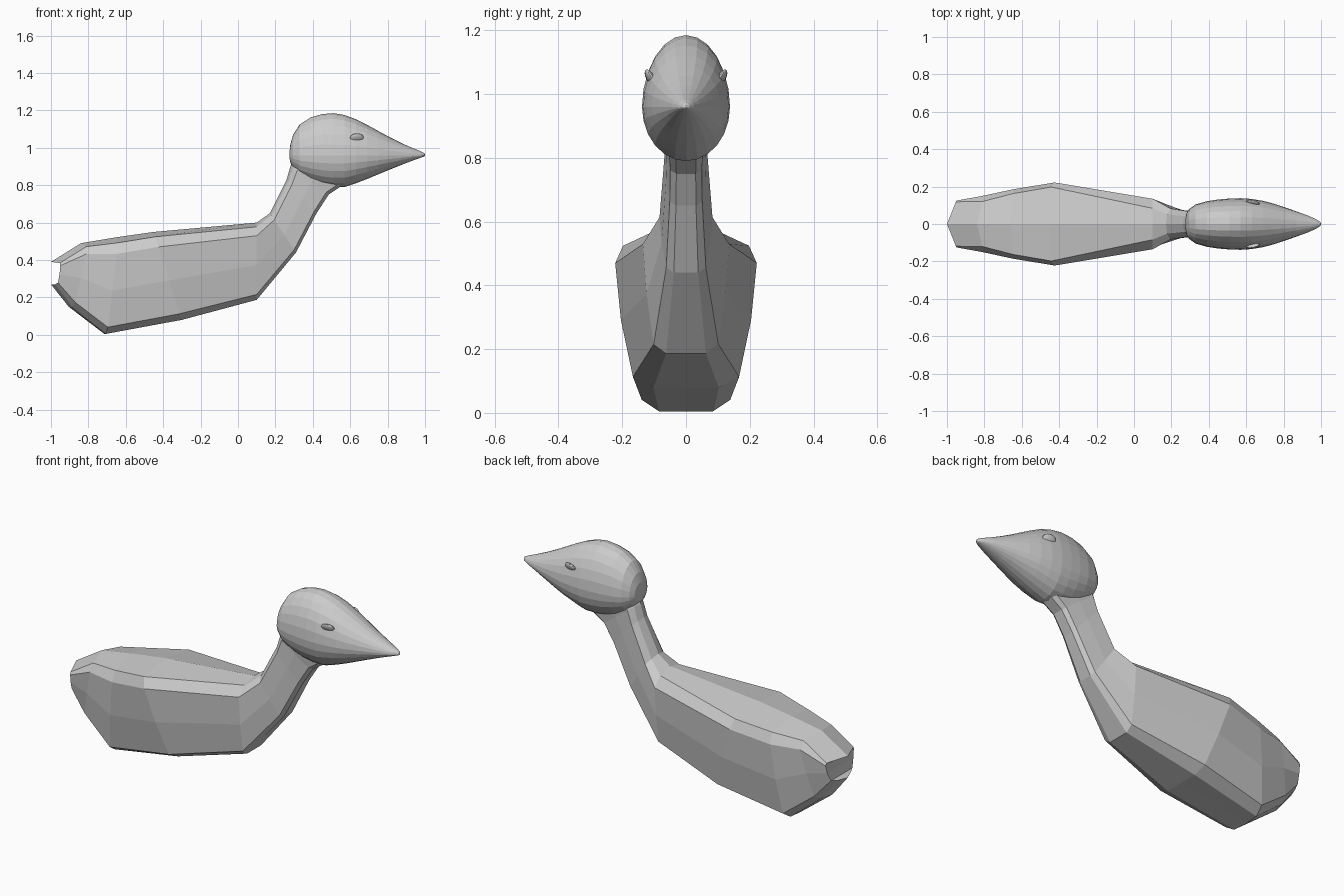
import bpy, bmesh, math
from mathutils import Vector

if "Cube" in bpy.data.objects:
    bpy.data.objects.remove(bpy.data.objects["Cube"])

grey = bpy.data.materials.new("plain_grey")
grey.diffuse_color = (0.6, 0.6, 0.6, 1)
grey.use_nodes = True
grey.node_tree.nodes["Principled BSDF"].inputs["Base Color"].default_value = grey.diffuse_color


def loft(name, rings):
    """Skin a list of equal-length rings and close both ends."""
    bm = bmesh.new()
    loops = [[bm.verts.new(p) for p in ring] for ring in rings]
    for a, b in zip(loops, loops[1:]):
        n = len(a)
        for i in range(n):
            j = (i + 1) % n
            bm.faces.new((a[i], a[j], b[j], b[i]))
    for end in (loops[0], loops[-1]):
        n = len(end) // 2
        # close each end with strips running from side to side
        for i in range(n):
            quad = [end[i], end[i + 1], end[(-i - 1) % len(end)], end[-i % len(end)]]
            quad = list(dict.fromkeys(quad))
            if len(quad) > 2:
                bm.faces.new(quad)
    bmesh.ops.recalc_face_normals(bm, faces=bm.faces)
    mesh = bpy.data.meshes.new(name)
    bm.to_mesh(mesh)
    bm.free()
    obj = bpy.data.objects.new(name, mesh)
    bpy.context.collection.objects.link(obj)
    mesh.materials.append(grey)
    return obj


# body and neck: top x, z, bottom x, z, half width, upper-edge width, tail bulge
sections = [
    (-1.00, 0.39, -1.00, 0.27, 0.125, 0.95, 0.05),
    (-0.84, 0.49, -0.905, 0.15, 0.15, 0.80, 0.04),
    (-0.66, 0.52, -0.715, 0.005, 0.185, 0.88, 0.02),
    (-0.45, 0.55, -0.30, 0.08, 0.222, 0.89, 0.0),
    (0.10, 0.60, 0.10, 0.187, 0.135, 0.62, 0.0),
    (0.17, 0.65, 0.31, 0.44, 0.083, 0.62, 0.0),
    (0.26, 0.83, 0.42, 0.65, 0.068, 0.62, 0.0),
    (0.28, 0.90, 0.485, 0.75, 0.066, 0.62, 0.0),
    (0.31, 0.96, 0.56, 0.80, 0.07, 0.62, 0.0),
]


def body_ring(tx, tz, bx, bz, hw, edge, bulge):
    top, bottom = Vector((tx, 0, tz)), Vector((bx, 0, bz))
    half = [(0, 1), (edge, 0.945), (1, 0.83), (0.92, 0.45), (0.75, 0.07), (0.46, 0), (0, 0)]
    full = half + [(-w, t) for w, t in half[-2:0:-1]]
    return [bottom.lerp(top, t) + Vector((bulge * abs(w), w * hw, 0)) for w, t in full]


loft("body_and_neck", [body_ring(*s) for s in sections])

# head and beak: x, top z, bottom z, half width
AXIS = 0.96
profile = [
    (0.275, 0.975, 0.945, 0.02), (0.28, 1.02, 0.92, 0.055), (0.295, 1.07, 0.89, 0.08),
    (0.33, 1.125, 0.85, 0.105), (0.39, 1.163, 0.82, 0.122), (0.45, 1.18, 0.80, 0.131),
    (0.51, 1.185, 0.79, 0.136), (0.57, 1.175, 0.79, 0.138), (0.63, 1.153, 0.81, 0.134),
    (0.69, 1.123, 0.833, 0.124), (0.75, 1.09, 0.858, 0.108), (0.81, 1.057, 0.883, 0.088),
    (0.87, 1.027, 0.907, 0.067), (0.93, 1.0, 0.93, 0.045), (0.975, 0.982, 0.946, 0.025),
    (0.995, 0.972, 0.953, 0.011), (1.0, 0.965, 0.957, 0.003),
]


def head_ring(x, top, bottom, hw, n=24):
    ring = []
    for i in range(n):
        a = 2 * math.pi * i / n
        c = math.cos(a)
        z = AXIS + c * (top - AXIS if c > 0 else AXIS - bottom)
        ring.append(Vector((x, hw * math.sin(a), z)))
    return ring


loft("head_and_beak", [head_ring(*p) for p in profile])

# eyes: shallow oval bumps lying on the sides of the head
for side, label in ((-1, "right"), (1, "left")):
    bpy.ops.mesh.primitive_uv_sphere_add(
        segments=14, ring_count=8, radius=1,
        location=(0.635, side * 0.112, 1.052),
        rotation=(side * math.radians(-28), 0, side * math.radians(-10)))
    eye = bpy.context.object
    eye.name = label + "_eye"
    eye.scale = (0.038, 0.012, 0.028)
    eye.data.materials.append(grey)
